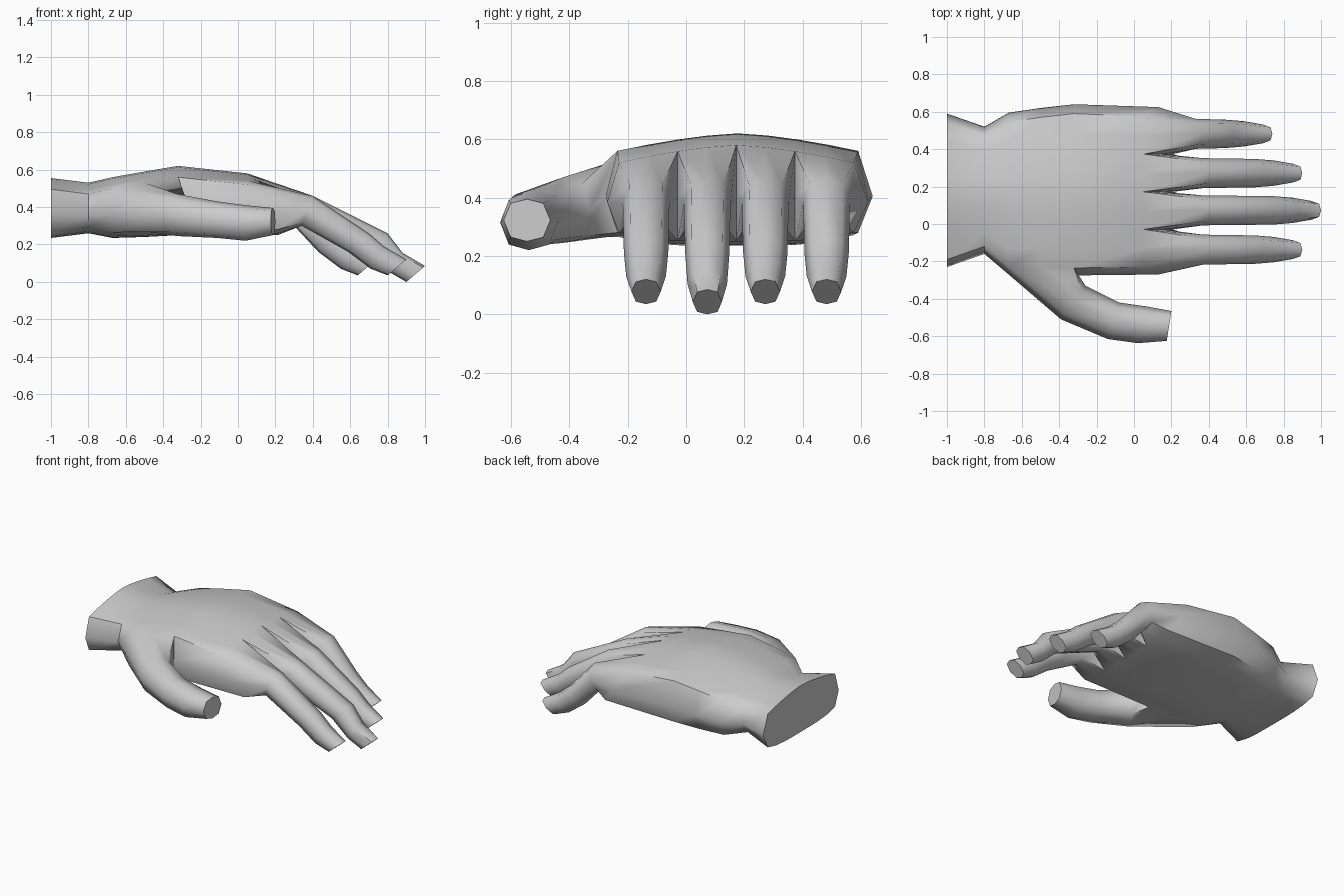
import bpy
import bmesh
import math
from mathutils import Vector

cube = bpy.data.objects.get("Cube")
if cube:
    bpy.data.objects.remove(cube, do_unlink=True)

skin = bpy.data.materials.new("light grey")
skin.use_nodes = True
grey = (0.6, 0.6, 0.6, 1)
skin.diffuse_color = grey
skin.node_tree.nodes["Principled BSDF"].inputs["Base Color"].default_value = grey

bm = bmesh.new()


def add_face(points):
    bm.faces.new([bm.verts.new(p) for p in points])


def bridge(a, b, skip=()):
    """Join two rings with quads, leaving out the listed sides."""
    n = len(a)
    for i in range(n):
        if i not in skip:
            j = (i + 1) % n
            add_face([a[i], a[j], b[j], b[i]])


def octagon(center, side, up):
    """Eight-sided section: top edge, right, bottom edge, left."""
    shape = [(-.7, .8), (0, 1), (.7, .8), (1, 0), (.7, -.8), (0, -1), (-.7, -.8), (-1, 0)]
    return [center + side * a + up * b for a, b in shape]


def limb(rings):
    for a, b in zip(rings, rings[1:]):
        bridge(a, b)
    add_face(rings[-1])


# Palm sections: arched back, flatter underside, pointed edges
def palm_ring(x, y0, y1, z0, z1, shear=0):
    ys = [y0 + .04 + (y1 - y0 - .09) * i / 8 for i in range(9)]
    arch = [abs(i - 4) / 4 for i in range(9)]
    top = [Vector((x, y, z1 - .06 * a ** 1.5)) for y, a in zip(ys, arch)]
    bottom = [Vector((x + shear, y, z0 + .03 * a ** 4)) for y, a in zip(ys, arch)]
    mid = (z0 + z1) / 2 - .03
    return (top + [Vector((x + shear / 2, y1, mid))] + bottom[::-1]
            + [Vector((x + shear / 2, y0, mid))])


palm = [palm_ring(*s) for s in [
    (-1, -.23, .59, .235, .555),
    (-.8, -.16, .52, .26, .53),
    (-.67, -.27, .595, .235, .56),
    (-.5, -.27, .62, .24, .59),
    (-.32, -.275, .64, .25, .62),
    (.05, -.27, .625, .25, .58, .16)]]
add_face(palm[0])
for k in range(5):
    # Leave an opening where the thumb joins
    bridge(palm[k], palm[k + 1], (18, 19) if k in (2, 3) else ())

# Fingers: reach, drop of the tip, centre line
knuckles = palm[-1]
for i, (reach, drop, y) in enumerate([(.9, 0, -.137), (1, .035, .073),
                                      (.9, 0, .272), (.74, 0, .482)]):
    def web(k):
        if k == 0:
            return knuckles[19]
        if k == 4:
            return knuckles[9]
        return Vector((.15, knuckles[2 * k].y, .4))
    t = 2 * i
    b = 18 - t
    rings = [[knuckles[t], knuckles[t + 1], knuckles[t + 2], web(i + 1),
              knuckles[b - 2], knuckles[b - 1], knuckles[b], web(i)]]
    first = .4 if reach > .8 else .36
    for top, bottom, width in [
            ((first, .46), (first - .06, .3), .08),
            ((reach - .2, .26), (reach - .31, .16), .076),
            ((reach - .12, .19 - drop), (reach - .19, .07 - drop / 2), .068),
            ((reach, .12 - drop), (reach - .1, .035 - drop), .05)]:
        hi = Vector((top[0], y, top[1]))
        lo = Vector((bottom[0], y, bottom[1]))
        rings.append(octagon((hi + lo) / 2, Vector((0, width, 0)), (hi - lo) / 2))
    limb(rings)

# Thumb: outer and inner outline points with bottom and top heights
rear, mid, fore = palm[2:5]
rings = [[rear[0], mid[0], fore[0], fore[19], fore[18], mid[18], rear[18], rear[19]]]
for outer, inner, low, high in [
        ((-.39, -.51), (-.26, -.33), .245, .47),
        ((-.14, -.615), (-.08, -.42), .235, .43),
        ((.02, -.637), (.06, -.44), .22, .41),
        ((.175, -.625), (.2, -.465), .25, .395)]:
    o = Vector((*outer, (low + high) / 2))
    n = Vector((*inner, (low + high) / 2))
    rings.append(octagon((o + n) / 2, (n - o) / 2, Vector((0, 0, (high - low) / 2))))
limb(rings)

# Weld everything into one skin
bmesh.ops.remove_doubles(bm, verts=bm.verts[:], dist=.0005)
bmesh.ops.recalc_face_normals(bm, faces=bm.faces[:])
mesh = bpy.data.meshes.new("hand")
bm.to_mesh(mesh)
bm.free()
mesh.materials.append(skin)
hand = bpy.data.objects.new("hand", mesh)
bpy.context.collection.objects.link(hand)
bpy.ops.object.select_all(action='DESELECT')
hand.select_set(True)
bpy.context.view_layer.objects.active = hand
bpy.ops.object.shade_smooth_by_angle(angle=math.radians(55))
